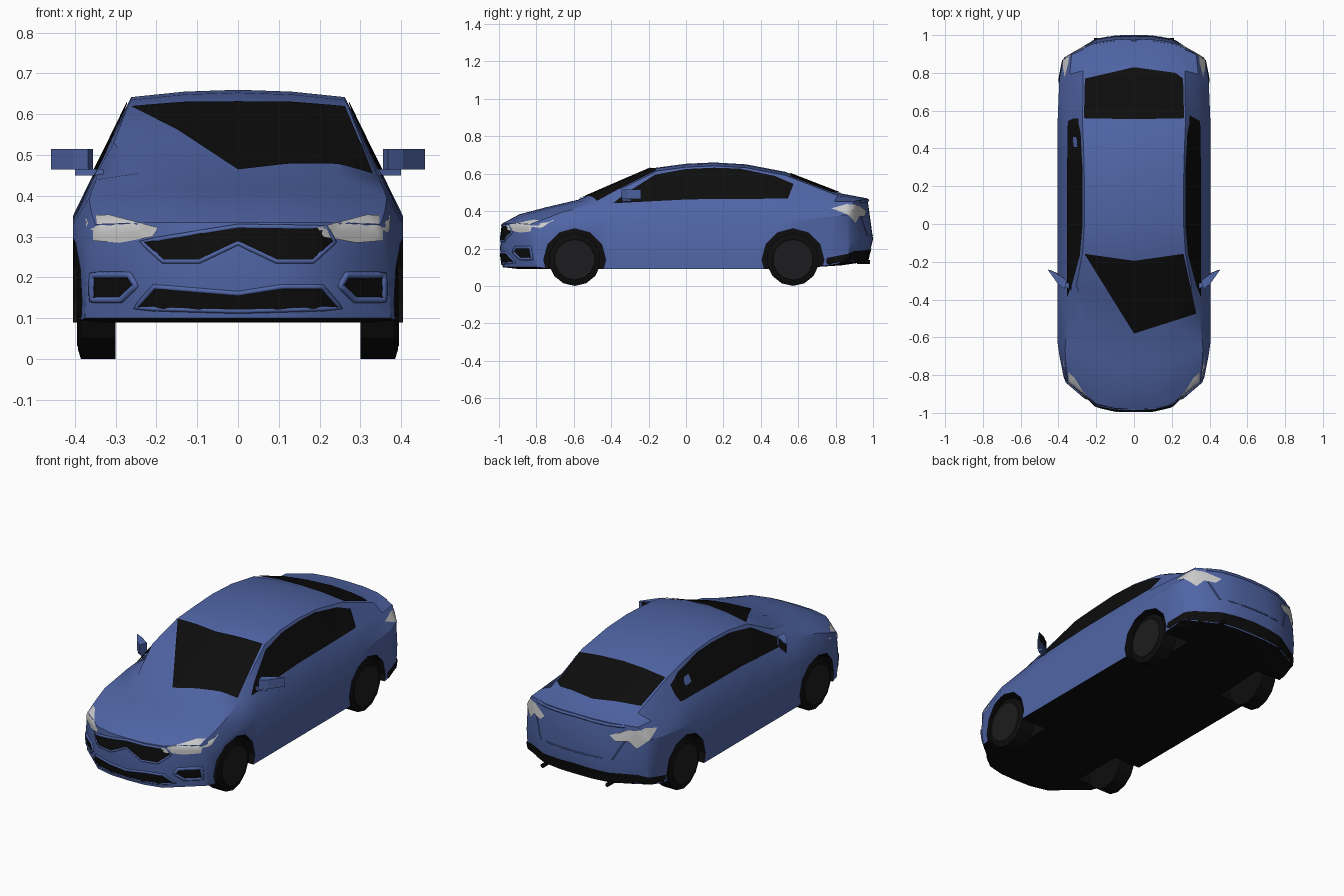
import bpy, bmesh, math
from mathutils import Vector
from mathutils.bvhtree import BVHTree

if "Cube" in bpy.data.objects:
    bpy.data.objects.remove(bpy.data.objects["Cube"])


def material(name, rgb):
    m = bpy.data.materials.new(name)
    m.diffuse_color = (*rgb, 1)
    m.use_nodes = True
    m.node_tree.nodes["Principled BSDF"].inputs["Base Color"].default_value = m.diffuse_color
    return m


BLUE = material("paint", (0.08, 0.13, 0.38))
BLACK = material("black", (0.004, 0.004, 0.004))
RIM = material("rim", (0.012, 0.012, 0.013))
LAMP = material("lamp", (0.55, 0.55, 0.53))


def make(name, bm, *mats):
    me = bpy.data.meshes.new(name)
    bm.to_mesh(me)
    bm.free()
    for m in mats:
        me.materials.append(m)
    ob = bpy.data.objects.new(name, me)
    bpy.context.collection.objects.link(ob)
    return ob


def activate(ob):
    bpy.ops.object.select_all(action='DESELECT')
    ob.select_set(True)
    bpy.context.view_layer.objects.active = ob


def mirror(ob):
    ob.modifiers.new("mirror", 'MIRROR').use_clip = False


def prism(name, outline, z0, z1, mat):
    bm = bmesh.new()
    f = bm.faces.new([bm.verts.new((x, y, z0)) for x, y in outline])
    r = bmesh.ops.extrude_face_region(bm, geom=[f])
    for v in r["geom"]:
        if isinstance(v, bmesh.types.BMVert):
            v.co.z = z1
    bmesh.ops.recalc_face_normals(bm, faces=bm.faces)
    return make(name, bm, mat)


def disc(bm, x0, x1, y, z, r0, r1, n):
    """Round drum lying along x."""
    rings = [[bm.verts.new((x, y + r * math.sin(2 * math.pi * i / n), z - r * math.cos(2 * math.pi * i / n)))
              for i in range(n)] for x, r in ((x0, r0), (x1, r1))]
    for i in range(n):
        j = (i + 1) % n
        bm.faces.new((rings[0][i], rings[0][j], rings[1][j], rings[1][i]))
    bm.faces.new(rings[0])
    bm.faces.new(rings[1])
    bmesh.ops.recalc_face_normals(bm, faces=bm.faces)


# Body stations: y, bend, floor, half width, shoulder z | belt x, z | roof x, z | centre z
STATIONS = [
    (-.995, .22, .20, .370, .20, .370, .20, .20, .20, .20),
    (-.980, .22, .10, .375, .27, .350, .33, .20, .335, .335),
    (-.890, .20, .09, .395, .30, .360, .362, .20, .378, .383),
    (-.750, .12, .09, .405, .33, .365, .395, .20, .415, .42),
    (-.580, .15, .09, .405, .34, .348, .44, .24, .456, .46),
    (-.390, .15, .09, .405, .34, .347, .455, .305, .53, .543),
    (-.195, .13, .09, .405, .34, .348, .46, .272, .615, .627),
    (.000, .00, .09, .405, .34, .350, .46, .262, .635, .653),
    (.150, .00, .09, .405, .34, .350, .462, .262, .642, .66),
    (.320, .00, .09, .405, .34, .350, .463, .264, .632, .65),
    (.530, .00, .09, .405, .35, .350, .462, .272, .592, .61),
    (.830, -.06, .11, .395, .37, .340, .45, .270, .483, .494),
    (.970, -.13, .13, .378, .38, .330, .452, .20, .464, .468),
    (1.00, -.15, .25, .370, .25, .370, .25, .20, .25, .25),
]


def ring(bm, y, bend, zb, w, zs, wb, zbelt, wr, zr, zt):
    half = [(0, zb), (wr / 2, zb), (wr, zb), (w, zb), (w, zs), (wb, zbelt),
            (wr, zr), (wr / 2, zr + .75 * (zt - zr)), (0, zt)]
    pts = half + [(-x, z) for x, z in half[-2:0:-1]]
    return [bm.verts.new((x, y + bend * (abs(x) / .4) ** 3, z)) for x, z in pts]


# Painted shell
bm = bmesh.new()
rings = [ring(bm, *s) for s in STATIONS]
for a, b in zip(rings, rings[1:]):
    for i in range(16):
        j = (i + 1) % 16
        f = bm.faces.new((a[i], a[j], b[j], b[i]))
        if (i < 3 or i > 12) and 0 < rings.index(a) < len(rings) - 2:
            f.material_index = 1
bmesh.ops.remove_doubles(bm, verts=bm.verts, dist=1e-5)
bmesh.ops.recalc_face_normals(bm, faces=bm.faces)
SHELL = BVHTree.FromBMesh(bm)
body = make("body", bm, BLUE, BLACK)

# Wheel arches
AXLES = (("front", -.595), ("rear", .572))
for name, y in AXLES:
    for s in (1, -1):
        bm = bmesh.new()
        disc(bm, s * .24, s * .6, y, .14, .166, .166, 12)
        for f in bm.faces:
            f.material_index = 1
        cutter = make("arch_cutter", bm, BLUE, BLACK)
        cutter.hide_render = True
        mod = body.modifiers.new("arch", 'BOOLEAN')
        mod.operation, mod.solver, mod.object = 'DIFFERENCE', 'EXACT', cutter
        activate(body)
        bpy.ops.object.modifier_apply(modifier=mod.name)
        bpy.data.objects.remove(cutter)
activate(body)
bpy.ops.object.shade_smooth_by_angle(angle=math.radians(28))


def axes(d):
    d = Vector(d).normalized()
    if d.z > .9:
        return d, Vector((1, 0, 0)), Vector((0, 1, 0))
    return d, Vector((0, 0, 1)).cross(d), Vector((0, 0, 1))


def on_shell(p, d, lift):
    hit = SHELL.ray_cast(p + d * 3, -d)[0]
    if hit is None:
        hit = SHELL.find_nearest(p)[0]
    return hit + d * lift


def panel(name, pts, d, mat, both=False, lift=.005):
    """Flat outline projected along d onto the shell."""
    d, u, v = axes(d)
    bm = bmesh.new()
    vs = [bm.verts.new(u * a + v * b) for a, b in pts]
    es = [bm.edges.new((vs[i - 1], vs[i])) for i in range(len(vs))]
    bmesh.ops.triangle_fill(bm, use_beauty=True, edges=es)
    for _ in range(6):
        long = [e for e in bm.edges if e.calc_length() > .035]
        if long:
            bmesh.ops.subdivide_edges(bm, edges=long, cuts=1, use_grid_fill=True)
            bmesh.ops.triangulate(bm, faces=bm.faces)
    for p in bm.verts:
        p.co = on_shell(p.co.copy(), d, lift)
    bm.normal_update()
    for f in bm.faces:
        if f.normal.dot(d) < 0:
            f.normal_flip()
        f.smooth = True
    ob = make(name, bm, mat)
    if both:
        mirror(ob)


def trim(name, pts, d, r, closed=False, both=False):
    """Thin raised moulding following the shell."""
    d, u, v = axes(d)
    ends = pts + pts[:1] if closed else pts
    path = [(Vector(a).lerp(Vector(b), k / 6)) for a, b in zip(ends, ends[1:]) for k in range(6)]
    if not closed:
        path.append(Vector(pts[-1]))
    cu = bpy.data.curves.new(name, 'CURVE')
    cu.dimensions, cu.bevel_depth, cu.bevel_resolution = '3D', r, 1
    sp = cu.splines.new('POLY')
    sp.points.add(len(path) - 1)
    sp.use_cyclic_u = closed
    for q, (a, b) in zip(sp.points, path):
        q.co = (*on_shell(u * a + v * b, d, 0), 1)
    cu.materials.append(BLUE)
    ob = bpy.data.objects.new(name, cu)
    bpy.context.collection.objects.link(ob)
    if both:
        mirror(ob)


def sym(half):
    return half + [(-x, z) for x, z in reversed(half) if x > 0]


FRONT, SIDE, TOP, REAR, CORNER = (0, -1, 0), (1, 0, 0), (0, 0, 1), (0, 1, 0), (1, 1, 0)

# Glass
panel("windscreen", sym([(0, -.58), (.33, -.475), (.262, -.158), (0, -.195)])[:-1], TOP, BLACK)
panel("rear_window", sym([(0, .83), (.22, .80), (.26, .77), (.265, .56), (0, .555)])[:-1], TOP, BLACK)
panel("side_windows", [(-.39, .442), (-.33, .49), (-.165, .595), (0, .625), (.15, .632), (.29, .627),
                       (.475, .588), (.575, .545), (.545, .467), (.02, .463)], SIDE, BLACK, True)

# Front end
grille = sym([(0, .325), (.215, .322), (.235, .287), (.183, .24), (.095, .24), (0, .285)])[:-1]
intake = sym([(0, .16), (.107, .177), (.205, .177), (.25, .125), (0, .118)])[:-1]
fog = [(.357, .206), (.266, .206), (.25, .18), (.286, .145), (.357, .145)]
panel("upper_grille", grille, FRONT, BLACK)
panel("lower_intake", intake, FRONT, BLACK)
panel("fog_recesses", fog, FRONT, BLACK, True)
trim("upper_grille_frame", grille, FRONT, .007, True)
trim("lower_intake_frame", intake, FRONT, .007, True)
trim("fog_frames", fog, FRONT, .009, True, True)
panel("headlights", [(.374, .352), (.316, .354), (.195, .322), (.21, .30), (.29, .285),
                     (.353, .29), (.372, .317)], FRONT, LAMP, True, .006)

# Rear end
panel("tail_lights", [(.29, .415), (.36, .437), (.45, .432), (.54, .40), (.51, .37), (.45, .375),
                      (.41, .335), (.36, .37)], CORNER, LAMP, True, .004)
panel("rear_valance", [(.245, .105), (.25, .15), (.40, .185), (.707, .20), (.707, .135), (.45, .132)],
      CORNER, BLACK, True)
trim("boot_lid_edge", [(-.27, .37), (-.22, .27), (.22, .27), (.27, .37)], REAR, .004)
trim("boot_lip", [(-.27, .45), (0, .458), (.27, .45)], REAR, .008)
for s in (1, -1):
    bpy.ops.mesh.primitive_cylinder_add(vertices=10, radius=.011, depth=.07,
                                        location=(s * .2, .95, .128), rotation=(math.pi / 2, 0, 0))
    bpy.context.object.name = "exhaust"
    bpy.context.object.data.materials.append(BLACK)

# Door mirrors
mirror(prism("door_mirrors", [(.355, -.30), (.368, -.345), (.405, -.315), (.458, -.24), (.41, -.262)],
             .464, .515, BLUE))
mirror(prism("mirror_glass", [(.372, -.292), (.408, -.265), (.448, -.246), (.446, -.243), (.406, -.260),
                              (.370, -.288)], .47, .51, BLACK))
mirror(prism("mirror_stalks", [(.33, -.32), (.33, -.35), (.40, -.315), (.39, -.295)], .45, .466, BLUE))

# Wheels
for name, y in AXLES:
    bm = bmesh.new()
    disc(bm, .30, .385, y, .14, .14, .14, 14)
    disc(bm, .385, .392, y, .14, .14, .118, 14)
    mirror(make(name + "_tyres", bm, BLACK))
    bm = bmesh.new()
    disc(bm, .385, .395, y, .14, .115, .108, 14)
    mirror(make(name + "_rims", bm, RIM))
